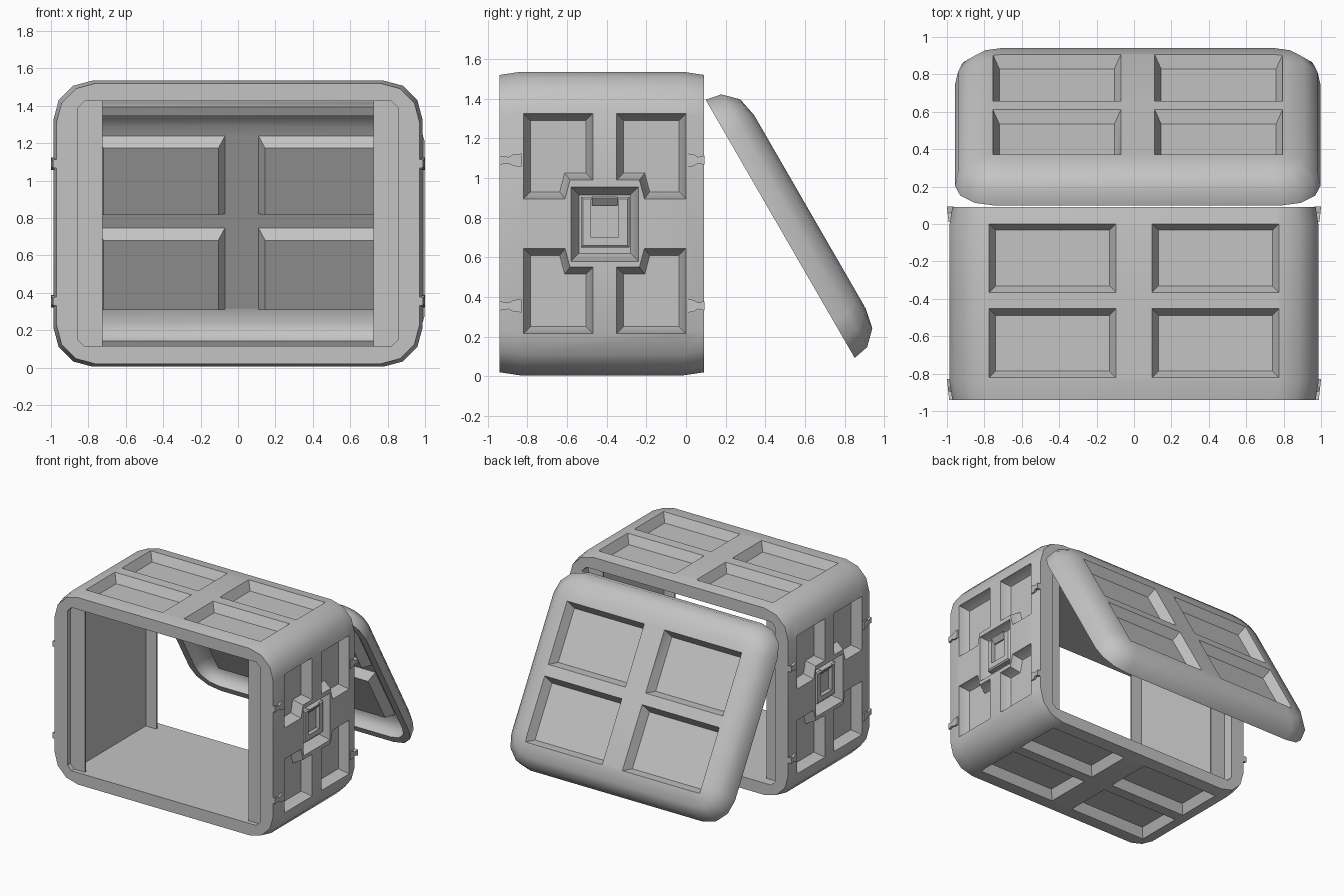
import bpy
import bmesh
import math
from mathutils import Vector

if "Cube" in bpy.data.objects:
    bpy.data.objects.remove(bpy.data.objects["Cube"], do_unlink=True)

grey = bpy.data.materials.new("light grey")
grey.use_nodes = True
colour = (0.55, 0.55, 0.55, 1)
grey.diffuse_color = colour
grey.node_tree.nodes["Principled BSDF"].inputs["Base Color"].default_value = colour


# ---- helpers ----
def loft(name, layers, place):
    """Capped solid through (outline, height) layers, mapped to space by place."""
    bm = bmesh.new()
    rings = [[bm.verts.new(place(u, v, h)) for u, v in outline] for outline, h in layers]
    for a, b in zip(rings, rings[1:]):
        for i in range(len(a)):
            j = (i + 1) % len(a)
            bm.faces.new((a[i], a[j], b[j], b[i]))
    bm.faces.new(rings[0])
    bm.faces.new(rings[-1])
    bmesh.ops.recalc_face_normals(bm, faces=bm.faces)
    mesh = bpy.data.meshes.new(name)
    bm.to_mesh(mesh)
    bm.free()
    mesh.materials.append(grey)
    obj = bpy.data.objects.new(name, mesh)
    bpy.context.collection.objects.link(obj)
    return obj


def rounded(half_u, half_v, radius, steps=3):
    points = []
    for q, (su, sv) in enumerate([(1, 1), (-1, 1), (-1, -1), (1, -1)]):
        for k in range(steps + 1):
            a = math.pi / 2 * (q + k / steps)
            points.append((su * (half_u - radius) + radius * math.cos(a),
                           sv * (half_v - radius) + radius * math.sin(a)))
    return points


def rect(u0, u1, v0, v1):
    return [(u0, v0), (u1, v0), (u1, v1), (u0, v1)]


def inset(outline, amount):
    pts = [Vector(p) for p in outline]
    n = len(pts)
    area = sum(pts[i - 1].x * pts[i].y - pts[i].x * pts[i - 1].y for i in range(n))
    side = 1 if area > 0 else -1
    result = []
    for i in range(n):
        e1 = (pts[i] - pts[i - 1]).normalized()
        e2 = (pts[(i + 1) % n] - pts[i]).normalized()
        n1 = Vector((-e1.y, e1.x)) * side
        n2 = Vector((-e2.y, e2.x)) * side
        result.append(tuple(pts[i] + (n1 + n2) * amount / (1 + n1.dot(n2))))
    return result


def recess(outline, place, depth=0.07, slope=0.035):
    return loft("recess_cutter", [(outline, 0.03), (outline, 0),
                                  (inset(outline, slope), -depth)], place)


def combine(obj, tools, operation="DIFFERENCE"):
    for tool in tools:
        mod = obj.modifiers.new("combine", "BOOLEAN")
        mod.operation = operation
        mod.solver = "EXACT"
        mod.object = tool
    bpy.context.view_layer.update()
    graph = bpy.context.evaluated_depsgraph_get()
    mesh = bpy.data.meshes.new_from_object(obj.evaluated_get(graph))
    obj.modifiers.clear()
    obj.data = mesh
    for tool in tools:
        bpy.data.objects.remove(tool, do_unlink=True)


def smooth(obj, degrees):
    bpy.ops.object.select_all(action="DESELECT")
    obj.select_set(True)
    bpy.context.view_layer.objects.active = obj
    bpy.ops.object.shade_smooth_by_angle(angle=math.radians(degrees))


def mirrored(outline, su, sv):
    return [(u * su, v * sv) for u, v in outline]


SIGNS = [(a, b) for a in (1, -1) for b in (1, -1)]
MID_Y, MID_Z = -0.41, 0.77


def along_y(u, v, h):
    return Vector((u, h, MID_Z + v))


def top_face(u, v, h):
    return Vector((u, MID_Y + v, 1.535 + h))


def bottom_face(u, v, h):
    return Vector((u, MID_Y + v, 0.005 - h))


def side_face(side):
    return lambda u, v, h: Vector((side * (0.985 + h), MID_Y + u, MID_Z + v))


# ---- body: open rounded sleeve ----
full = rounded(0.987, 0.765, 0.21)
end = rounded(0.971, 0.75, 0.21)
body = loft("body", [(end, -0.94), (full, -0.84), (full, -0.01), (end, 0.092)], along_y)
mouth = rounded(0.855, 0.655, 0.035, 1)
cutters = [loft("cavity", [(mouth, -1.1), (mouth, 0.3)], along_y)]

# recessed panels on top, bottom and both sides
panel = rect(0.095, 0.775, 0.043, 0.412)
notched = [(0.06, 0.22), (0.175, 0.22), (0.2, 0.125), (0.41, 0.125),
           (0.41, 0.555), (0.06, 0.555)]
basin = rect(-0.17, 0.17, -0.19, 0.185)
for su, sv in SIGNS:
    for place in (top_face, bottom_face):
        cutters.append(recess(mirrored(panel, su, sv), place))
    for side in (1, -1):
        cutters.append(recess(mirrored(notched, su, sv), side_face(side)))
for side in (1, -1):
    cutters.append(recess(basin, side_face(side), slope=0.04))
combine(body, cutters)
smooth(body, 35)


def wedge(place, thick_end):
    """Lean a clip so that it is thickest towards the rear."""
    return lambda u, v, h: place(u, v, h + 0.11 * (u - thick_end))


# ---- side fittings: liner channels, latches and clips ----
clip = [(0, 0.033), (0.04, 0.03), (0.065, 0.016), (0.11, 0.023),
        (0.11, -0.023), (0.065, -0.016), (0.04, -0.03), (0, -0.033)]
for side, label in ((1, "left"), (-1, "right")):
    place = side_face(side)
    wall = rect(-0.49, 0.425, -0.66, 0.665)
    loft(label + "_liner_wall", [(wall, -0.165), (wall, -0.12)], place)
    for part, start in (("front", -0.495), ("rear", 0.412)):
        flange = rect(start, start + 0.014, -0.66, 0.665)
        loft(label + "_" + part + "_flange", [(flange, -0.26), (flange, -0.12)], place)

    plate = rect(-0.12, 0.125, -0.12, 0.135)
    latch = loft(label + "_latch", [(plate, -0.08), (plate, -0.035),
                                    (inset(plate, 0.01), -0.025)], place)
    hole = rect(-0.07, 0.07, -0.07, 0.12)
    combine(latch, [loft("hole", [(hole, -0.055), (hole, 0.05)], place)])
    tab = rect(-0.063, 0.065, 0.092, 0.137)
    tab_face = rect(-0.063, 0.065, 0.128, 0.137)
    loft(label + "_latch_tab", [(tab, -0.07), (tab, -0.045), (tab_face, -0.015)], place)

    for z in (-0.415, 0.32):
        for part, stretch, start, thick_end in (("front", -1, -0.42, -0.42),
                                                ("rear", 0.75, 0.42, 0.5)):
            outline = [(start + u * stretch, v + z) for u, v in clip]
            loft(label + "_" + part + "_clip", [(outline, -0.02), (outline, 0.015)],
                 wedge(place, thick_end))


# ---- lid: hollow domed panel leaning behind the body ----
TILT = math.radians(30)


def lid_place(u, v, h):
    d = 0.75 - v
    return Vector((u + 0.02, 0.10 + d * math.sin(TILT) + h * math.cos(TILT),
                   1.393 - d * math.cos(TILT) + h * math.sin(TILT)))


def lid_outer_face(u, v, h):
    return lid_place(u, v, h + 0.173)


def dome(steps):
    return [(rounded(0.977 - gap, 0.752 - gap, radius), h) for gap, radius, h in steps]


lid = loft("lid", dome([(0, 0.21, 0), (0.016, 0.2, 0.082),
                        (0.085, 0.16, 0.152), (0.19, 0.08, 0.173)]), lid_place)
combine(lid, [loft("lid_cavity", dome([(0.055, 0.16, -0.03), (0.06, 0.16, 0.05),
                                       (0.11, 0.12, 0.1), (0.19, 0.07, 0.115)]),
                   lid_place)])
lid_panels = [rect(su * 0.09, su * 0.775, v0, v1)
              for su in (1, -1) for v0, v1 in ((0.024, 0.505), (-0.565, -0.063))]
combine(lid, [loft("bump", [(p, 0.14), (p, 0.115), (inset(p, 0.035), 0.045)], lid_place)
              for p in lid_panels], "UNION")
combine(lid, [recess(p, lid_outer_face) for p in lid_panels])
smooth(lid, 52)
